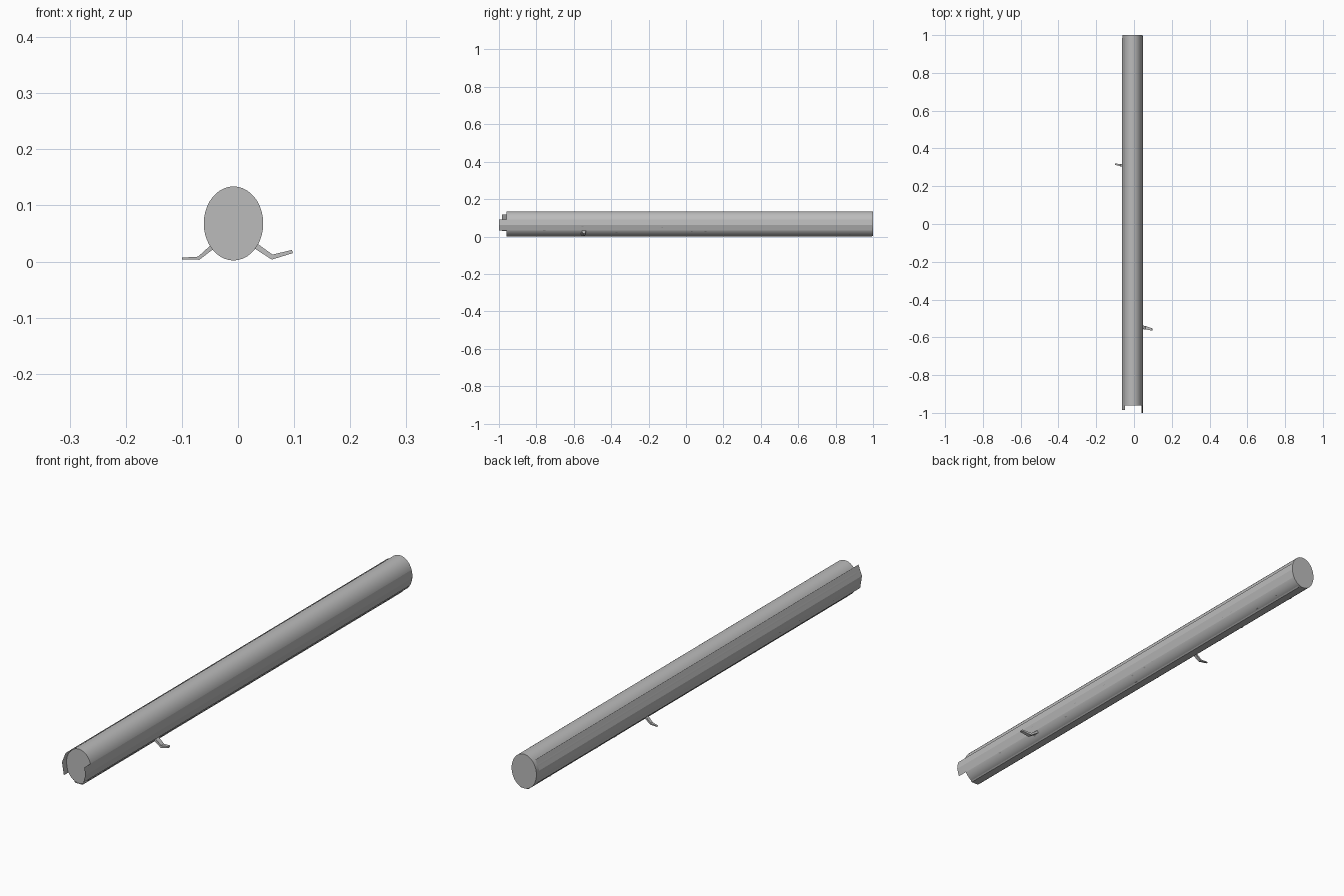
import bpy, bmesh, math, random
from mathutils import Vector

if "Cube" in bpy.data.objects:
    bpy.data.objects.remove(bpy.data.objects["Cube"])

random.seed(4)
grey = bpy.data.materials.new("weathered grey")
grey.diffuse_color = (0.5, 0.5, 0.5, 1)
grey.use_nodes = True
grey.node_tree.nodes["Principled BSDF"].inputs["Base Color"].default_value = grey.diffuse_color

CX, CZ, RX, RZ = -0.008, 0.068, 0.053, 0.066   # elliptical trunk section


def on_trunk(angle, scale=1.0):
    return CX + RX * scale * math.cos(angle), CZ + RZ * scale * math.sin(angle)


def make(name, bm, smooth=False):
    mesh = bpy.data.meshes.new(name)
    bm.to_mesh(mesh)
    bm.free()
    ob = bpy.data.objects.new(name, mesh)
    bpy.context.collection.objects.link(ob)
    mesh.materials.append(grey)
    if smooth:
        bpy.context.view_layer.objects.active = ob
        ob.select_set(True)
        bpy.ops.object.shade_smooth_by_angle(angle=math.radians(40))
        ob.select_set(False)
    return ob


def loft(bm, rings, caps=True):
    """Join equal closed rings of points into a tube."""
    vs = [[bm.verts.new(p) for p in r] for r in rings]
    n = len(vs[0])
    for a, b in zip(vs, vs[1:]):
        for i in range(n):
            bm.faces.new((a[i], a[(i + 1) % n], b[(i + 1) % n], b[i]))
    if caps:
        bm.faces.new(vs[0])
        bm.faces.new(vs[-1])
    bmesh.ops.recalc_face_normals(bm, faces=bm.faces)


# Trunk
N = 40
section = [on_trunk(2 * math.pi * i / N) for i in range(N)]
bm = bmesh.new()
loft(bm, [[(x, y, z) for x, z in section] for y in (-0.96, 1.0)])
make("trunk", bm, True)


# Loose bark sheets along the sides and underneath
def bark(name, profile, y0, y1):
    bm = bmesh.new()
    rows = [[bm.verts.new((x, y, z)) for x, z in profile] for y in (y0, y1)]
    for i in range(len(profile) - 1):
        bm.faces.new((rows[0][i], rows[0][i + 1], rows[1][i + 1], rows[1][i]))
    # profiles run anticlockwise seen from the front, so normals face outwards
    for f in bm.faces:
        f.normal_update()
        c = f.calc_center_median() - Vector((CX, 0, CZ))
        c.y = 0
        if f.normal.dot(c) < 0:
            f.normal_flip()
    make(name, bm)


bark("left_bark", [(-0.047, 0.118), (-0.0625, 0.079), (-0.0545, 0.03)], -0.985, 0.985)
bark("right_bark", [(0.039, 0.032), (0.0475, 0.062), (0.0435, 0.092)], -1.0, 0.995)
bark("under_bark", [(-0.027, 0.004), (-0.022, 0.0), (0.008, 0.0), (0.013, 0.004)], -0.96, 0.995)


# Bent broken twigs: flat tapering bars along a short path
def twig(name, path, widths, thick):
    bm = bmesh.new()
    pts = [Vector(p) for p in path]
    rings = []
    for i, p in enumerate(pts):
        d = (pts[min(i + 1, len(pts) - 1)] - pts[max(i - 1, 0)]).normalized()
        up = d.cross(Vector((0, 1, 0))).normalized() * thick[i] / 2
        side = Vector((0, widths[i] / 2, 0))
        rings.append([p + up + side, p + up - side, p - up - side, p - up + side])
    loft(bm, rings)
    make(name, bm)


twig("left_twig", [(-0.04, 0.309, 0.031), (-0.07, 0.311, 0.006), (-0.1, 0.317, 0.0055)],
     (0.014, 0.012, 0.007), (0.009, 0.006, 0.003))
twig("right_twig", [(0.03, -0.545, 0.029), (0.061, -0.549, 0.008), (0.097, -0.559, 0.018)],
     (0.02, 0.018, 0.012), (0.01, 0.009, 0.006))

# Tiny bark flakes on the lower half of the trunk
bm = bmesh.new()
for k in range(36):
    a = math.radians(random.uniform(185, 345))
    y = random.uniform(-0.92, 0.95)
    for_s = random.uniform(0.004, 0.007)
    da = 0.04
    quad = []
    for s, t, r in ((-1, -1, 1.0), (1, -1, 1.0), (1, 1, 1.03), (-1, 1, 1.03)):
        x, z = on_trunk(a + t * da, r)
        quad.append(bm.verts.new((x, y + s * for_s, max(z, 0.0))))
    bm.faces.new(quad)
make("bark_flakes", bm)
